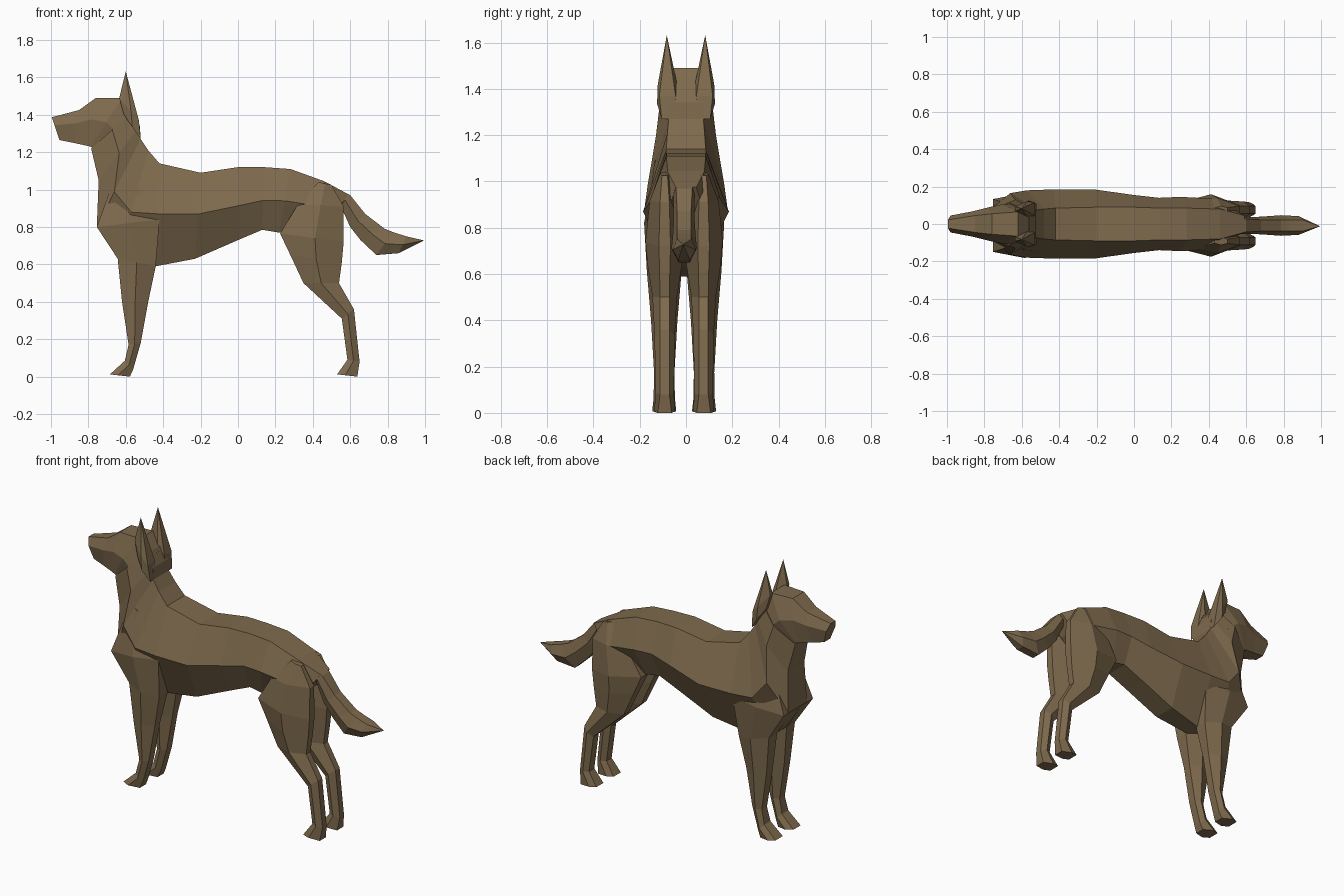
import bpy, bmesh

fur = bpy.data.materials.new("brown_fur")
fur.diffuse_color = (0.21, 0.145, 0.075, 1)


def loft(name, rings, yc=0.0, tip=None, mirror=False):
    """Skin six-sided rings: (ax, az, bx, bz, half width at a, middle, b, middle position)."""
    bm = bmesh.new()
    loops = []
    for ax, az, bx, bz, wa, wm, wb, f in rings:
        mx, mz = ax + (bx - ax) * f, az + (bz - az) * f
        pts = [(ax, -wa, az), (ax, wa, az), (mx, wm, mz),
               (bx, wb, bz), (bx, -wb, bz), (mx, -wm, mz)]
        loops.append([bm.verts.new((x, y + yc, z)) for x, y, z in pts])
    for p, q in zip(loops, loops[1:]):
        for i in range(6):
            j = (i + 1) % 6
            bm.faces.new((p[i], p[j], q[j], q[i]))
    bm.faces.new(loops[0])
    if tip:
        t = bm.verts.new(tip)
        for i in range(6):
            bm.faces.new((loops[-1][i], loops[-1][(i + 1) % 6], t))
    else:
        bm.faces.new(loops[-1])
    bmesh.ops.recalc_face_normals(bm, faces=bm.faces)
    me = bpy.data.meshes.new(name)
    bm.to_mesh(me)
    bm.free()
    me.materials.append(fur)
    ob = bpy.data.objects.new(name, me)
    bpy.context.collection.objects.link(ob)
    if mirror:
        mod = ob.modifiers.new("mirror", 'MIRROR')
        mod.use_axis = (False, True, False)
        mod.use_mirror_merge = False
    return ob


# Torso and neck, rump to throat (a = back line, b = belly line)
loft("torso_and_neck", [
    (0.59, 0.975, 0.52, 0.87, .045, .06, .04, .5),
    (0.46, 1.045, 0.40, 0.78, .08, .135, .06, .5),
    (0.28, 1.11, 0.22, 0.77, .085, .145, .07, .5),
    (0.14, 1.12, 0.13, 0.785, .085, .14, .07, .53),
    (0.00, 1.12, 0.00, 0.73, .09, .155, .07, .53),
    (-0.20, 1.09, -0.23, 0.63, .09, .185, .07, .48),
    (-0.42, 1.14, -0.44, 0.59, .085, .185, .05, .49),
    (-0.48, 1.21, -0.64, 0.63, .08, .18, .04, .57),
    (-0.52, 1.27, -0.755, 0.80, .075, .165, .09, .6),
    (-0.525, 1.34, -0.745, 1.05, .075, .13, .08, .5),
    (-0.56, 1.42, -0.785, 1.22, .07, .115, .065, .5)])

# Head and muzzle (a = brow line, b = jaw line)
loft("head", [
    (-0.55, 1.40, -0.70, 1.18, .065, .11, .06, .5),
    (-0.62, 1.49, -0.79, 1.23, .065, .105, .065, .5),
    (-0.76, 1.49, -0.81, 1.235, .055, .088, .06, .45),
    (-0.85, 1.425, -0.88, 1.25, .045, .068, .045, .4),
    (-0.995, 1.387, -0.955, 1.265, .022, .045, .03, .35)])

# Ears
loft("ears", [
    (-0.61, 1.40, -0.52, 1.27, .02, .045, .025, .5),
    (-0.635, 1.49, -0.53, 1.37, .012, .042, .035, .6)],
    yc=.08, tip=(-0.60, .083, 1.632), mirror=True)

# Tail
loft("tail", [
    (0.50, 1.02, 0.50, 0.94, .04, .05, .03, .5),
    (0.60, 0.97, 0.55, 0.91, .035, .045, .02, .5),
    (0.68, 0.87, 0.60, 0.80, .03, .045, .02, .5),
    (0.785, 0.79, 0.655, 0.73, .03, .05, .02, .5),
    (0.83, 0.772, 0.74, 0.65, .03, .055, .025, .5),
    (0.90, 0.75, 0.86, 0.66, .03, .05, .025, .5)],
    yc=-.008, tip=(0.995, -.012, 0.728))

# Front legs, shoulder to paw (a = front edge, b = rear edge)
front = loft("front_legs", [
    (-0.64, 1.12, -0.54, 1.05, .02, .042, .02, .5),
    (-0.755, 0.80, -0.42, 0.84, .055, .087, .075, .5),
    (-0.643, 0.63, -0.44, 0.59, .04, .075, .04, .5),
    (-0.62, 0.40, -0.48, 0.40, .03, .057, .025, .5),
    (-0.585, 0.17, -0.52, 0.18, .025, .044, .025, .5),
    (-0.605, 0.085, -0.56, 0.04, .03, .046, .025, .5),
    (-0.685, 0.012, -0.578, 0.0, .035, .052, .03, .4)],
    yc=.086, mirror=True)

# Hind legs, hip to paw
hind = loft("hind_legs", [
    (0.43, 1.04, 0.50, 1.025, .01, .02, .012, .5),
    (0.32, 0.92, 0.565, 0.91, .04, .065, .02, .5),
    (0.225, 0.765, 0.565, 0.72, .035, .083, .025, .55),
    (0.28, 0.65, 0.555, 0.61, .03, .073, .022, .5),
    (0.35, 0.50, 0.54, 0.50, .025, .053, .02, .5),
    (0.555, 0.31, 0.62, 0.36, .025, .044, .02, .5),
    (0.585, 0.09, 0.65, 0.08, .025, .04, .02, .5),
    (0.53, 0.012, 0.638, 0.0, .035, .045, .03, .4)],
    yc=.084, mirror=True)

# The legs stand slightly toward the front side
front.location.y = hind.location.y = -.008
